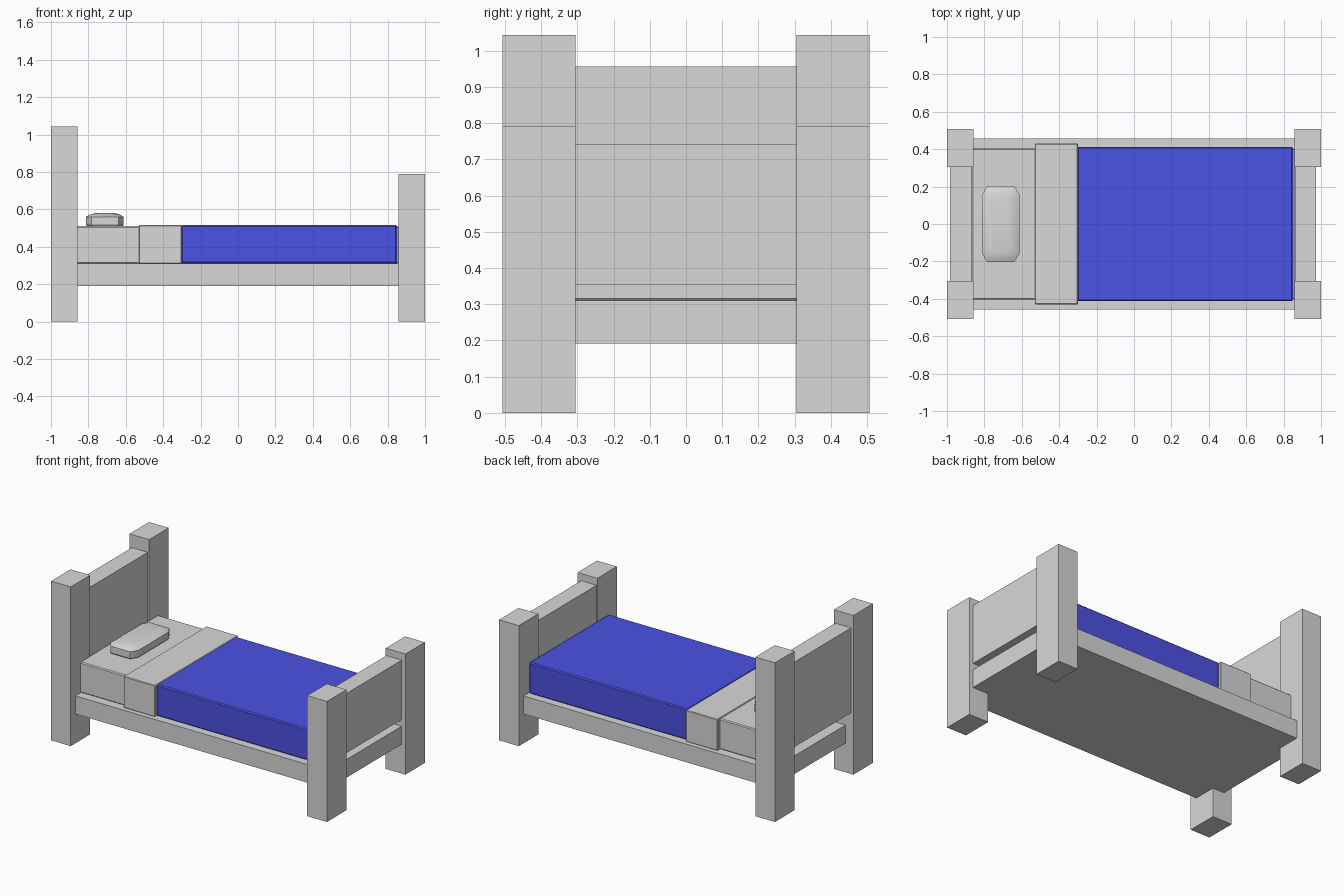
import bpy, bmesh

if "Cube" in bpy.data.objects:
    bpy.data.objects.remove(bpy.data.objects["Cube"])

def material(name, rgb):
    m = bpy.data.materials.new(name)
    m.diffuse_color = (*rgb, 1)
    m.use_nodes = True
    m.node_tree.nodes["Principled BSDF"].inputs["Base Color"].default_value = m.diffuse_color
    return m

GREY = material("light grey", (0.69, 0.69, 0.69))
BLUE = material("blanket blue", (0.07, 0.085, 0.76))

def finish(bm, name, mat):
    bmesh.ops.recalc_face_normals(bm, faces=bm.faces)
    me = bpy.data.meshes.new(name)
    bm.to_mesh(me)
    bm.free()
    me.materials.append(mat)
    ob = bpy.data.objects.new(name, me)
    bpy.context.collection.objects.link(ob)
    return ob

def box(name, x, y, z, mat=GREY, bevel=0):
    bm = bmesh.new()
    bmesh.ops.create_cube(bm, size=1)
    for v in bm.verts:
        v.co = [r[0] if c < 0 else r[1] for c, r in zip(v.co, (x, y, z))]
    ob = finish(bm, name, mat)
    if bevel:
        mod = ob.modifiers.new("soft edge", "BEVEL")
        mod.width = bevel
        mod.segments = 1
    return ob

# Corner posts
for side, s in (("right", -1), ("left", 1)):
    y = sorted((s * 0.305, s * 0.507))
    box("head_post_" + side, (-1, -0.858), y, (0, 1.043))
    box("foot_post_" + side, (0.857, 1), y, (0, 0.79))

# Platform with tongues running between the posts
box("platform", (-0.86, 0.858), (-0.457, 0.457), (0.191, 0.31))
box("platform_head_end", (-0.943, -0.86), (-0.305, 0.305), (0.191, 0.31))
box("platform_foot_end", (0.858, 0.973), (-0.305, 0.305), (0.191, 0.31))

# End boards
box("headboard", (-0.983, -0.868), (-0.305, 0.305), (0.40, 0.957))
box("footboard", (0.862, 0.973), (-0.305, 0.305), (0.353, 0.743))

# Bedding
box("mattress", (-0.868, 0.857), (-0.403, 0.403), (0.31, 0.51), bevel=0.006)
box("folded_sheet", (-0.53, -0.30), (-0.43, 0.43), (0.31, 0.516), bevel=0.004)
box("blanket", (-0.303, 0.85), (-0.413, 0.413), (0.311, 0.516), BLUE, 0.007)

# Pillow: stacked cut-corner outlines closing into a shallow dome
bm = bmesh.new()
rings = []
for z, inset in ((0.508, 0.006), (0.516, 0), (0.56, 0), (0.572, 0.02), (0.58, 0.05)):
    a, b = 0.1 - inset, 0.203 - inset
    cx, cy = 0.028 * a / 0.1, 0.045 * b / 0.203
    pts = ((a, b - cy), (a - cx, b), (cx - a, b), (-a, b - cy),
           (-a, cy - b), (cx - a, -b), (a - cx, -b), (a, cy - b))
    rings.append([bm.verts.new((-0.712 + px, py, z)) for px, py in pts])
for lo, hi in zip(rings, rings[1:]):
    for i in range(8):
        j = (i + 1) % 8
        bm.faces.new((lo[i], lo[j], hi[j], hi[i]))
bm.faces.new(rings[0])
bm.faces.new(rings[-1])
pillow = finish(bm, "pillow", GREY)
bpy.context.view_layer.objects.active = pillow
pillow.select_set(True)
bpy.ops.object.shade_smooth_by_angle(angle=0.6)
